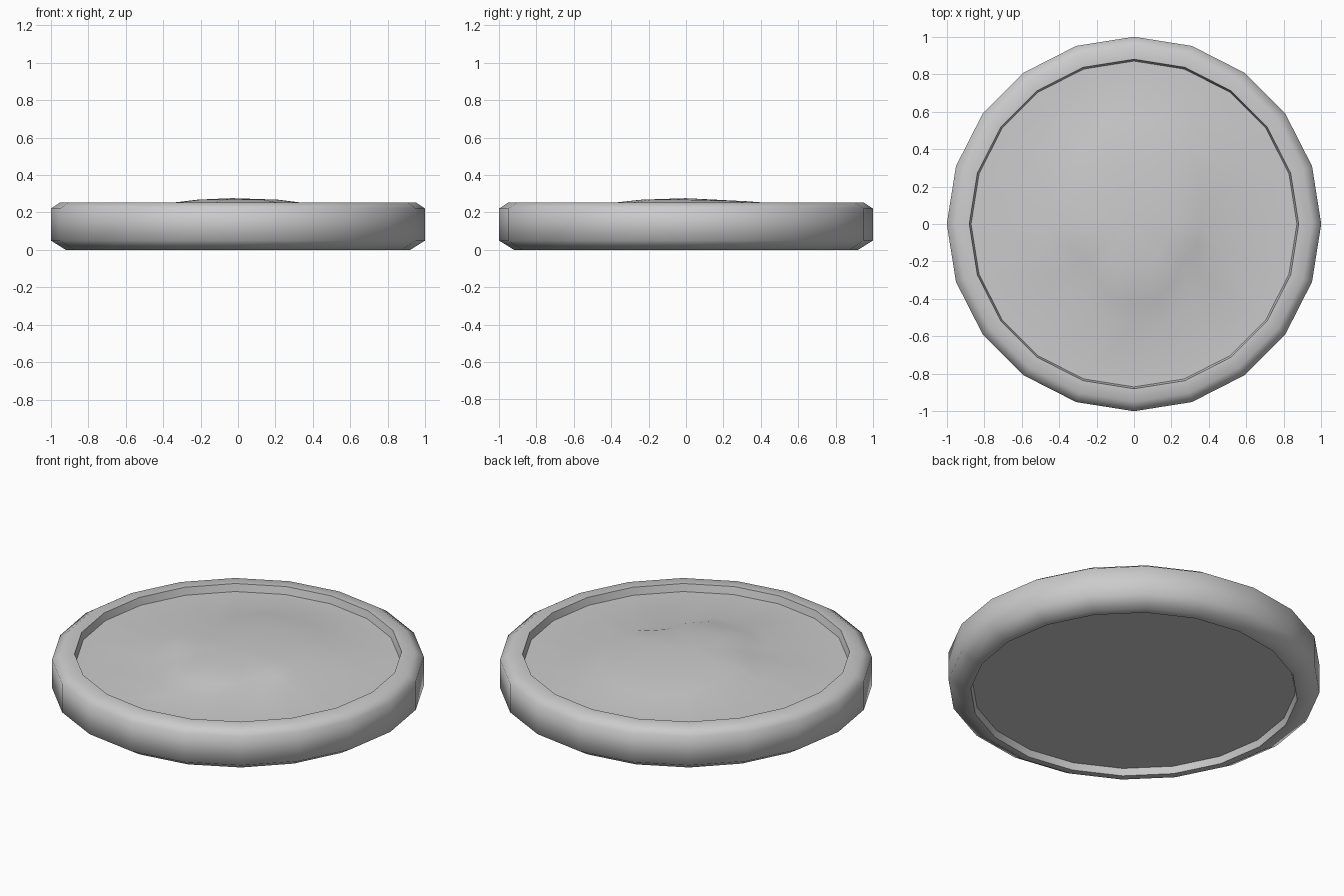
import bpy, bmesh
from math import cos, sin, pi, radians

if "Cube" in bpy.data.objects:
    bpy.data.objects.remove(bpy.data.objects["Cube"])

SIDES = 20
bm = bmesh.new()


def ring(radii, height):
    """Add a closed ring of vertices; height is a function of (x, y)."""
    verts = []
    for i in range(SIDES):
        a = 2 * pi * i / SIDES
        x, y = radii[i] * cos(a), radii[i] * sin(a)
        verts.append(bm.verts.new((x, y, height(x, y))))
    return verts


def bridge(a, b):
    for i in range(SIDES):
        j = (i + 1) % SIDES
        bm.faces.new((a[i], a[j], b[j], b[i]))


# Disc profile: recessed underside, rounded wall, raised rim, sunken floor
profile = [(0.87, 0.04), (0.88, 0.0), (0.92, 0.0), (1.0, 0.05),
           (1.0, 0.22), (0.95, 0.253), (0.88, 0.253), (0.87, 0.21)]
rings = [ring([r] * SIDES, lambda x, y, z=z: z) for r, z in profile]

# Worn head-shaped relief: broad crown, narrow jaw, fading to the back
outline = [0.47, 0.50, 0.58, 0.65, 0.72, 0.72, 0.72, 0.65, 0.58, 0.50,
           0.48, 0.47, 0.43, 0.45, 0.55, 0.53, 0.55, 0.50, 0.42, 0.47]
for scale, z in [(1.0, 0.215), (0.76, 0.25), (0.45, 0.268)]:
    rings.append(ring([r * scale for r in outline],
                      lambda x, y, z=z, s=scale: z - 0.04 * max(0, y) * (1.1 - s)))

for a, b in zip(rings, rings[1:]):
    bridge(a, b)

# Underside cap and crown of the relief
bm.faces.new(list(reversed(rings[0])))
peak = bm.verts.new((-0.03, 0.0, 0.276))
last = rings[-1]
for i in range(SIDES):
    bm.faces.new((last[i], last[(i + 1) % SIDES], peak))
bmesh.ops.recalc_face_normals(bm, faces=bm.faces)

mesh = bpy.data.meshes.new("embossed_disc")
bm.to_mesh(mesh)
bm.free()
disc = bpy.data.objects.new("embossed_disc", mesh)
bpy.context.collection.objects.link(disc)
bpy.context.view_layer.objects.active = disc
disc.select_set(True)
bpy.ops.object.shade_smooth_by_angle(angle=radians(65))
